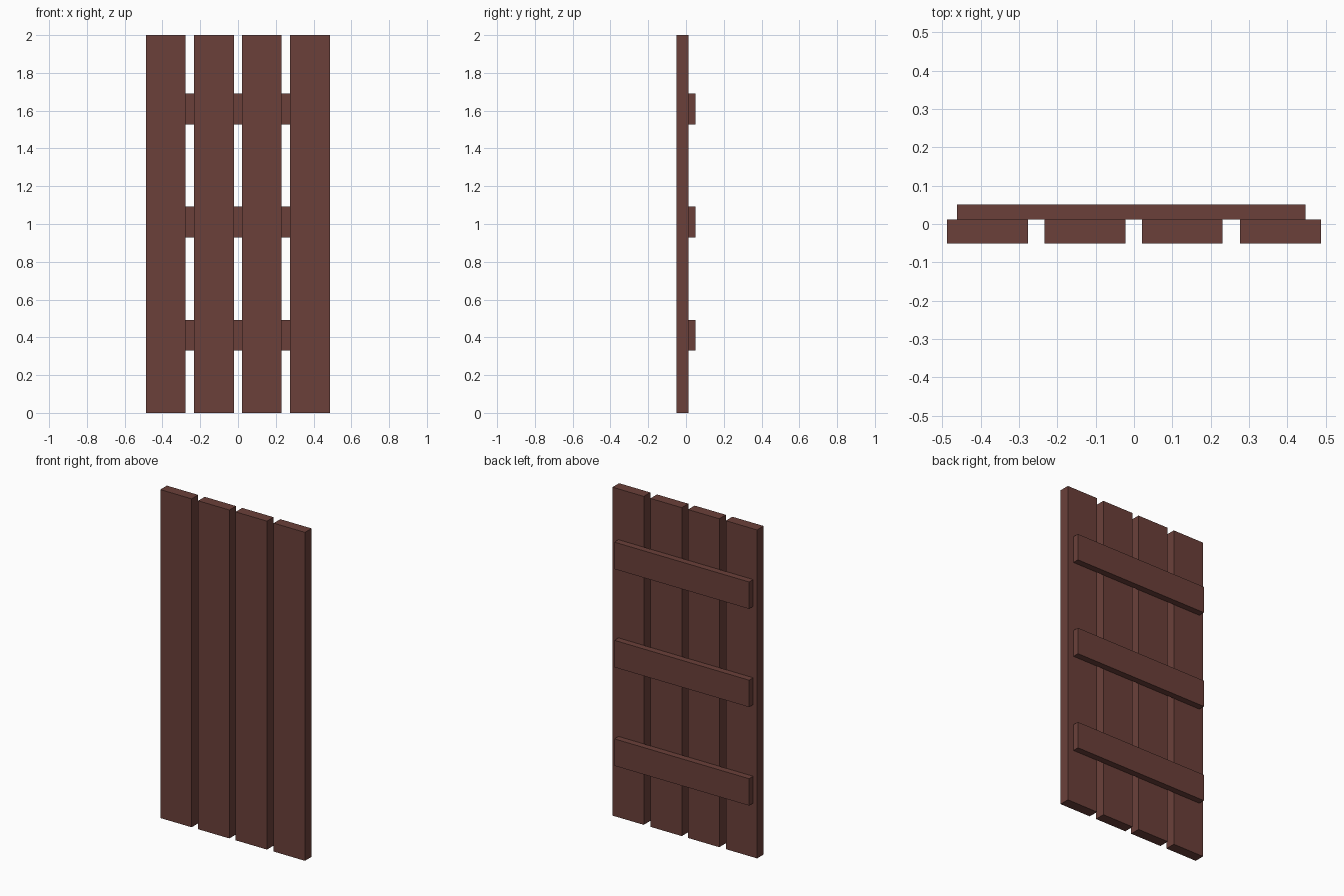
import bpy

if "Cube" in bpy.data.objects:
    bpy.data.objects.remove(bpy.data.objects["Cube"])

# One dark red-brown wood colour
wood = bpy.data.materials.new("dark_brown_wood")
wood.diffuse_color = (0.147, 0.051, 0.042, 1.0)
wood.use_nodes = True
wood.node_tree.nodes["Principled BSDF"].inputs["Base Color"].default_value = wood.diffuse_color


def board(name, lo, hi):
    """Box-shaped board between two opposite corners."""
    size = [b - a for a, b in zip(lo, hi)]
    centre = [(a + b) / 2 for a, b in zip(lo, hi)]
    bpy.ops.mesh.primitive_cube_add(size=1, location=centre)
    obj = bpy.context.object
    obj.name = name
    obj.scale = size
    bpy.ops.object.transform_apply(location=False, rotation=False, scale=True)
    obj.data.materials.append(wood)


FRONT, JOINT, BACK = -0.051, 0.012, 0.051

# Four upright planks with narrow gaps
for i, x in enumerate((-0.382, -0.1275, 0.1255, 0.3815)):
    board(f"plank_{i + 1}", (x - 0.1053, FRONT, 0), (x + 0.1053, JOINT, 2))

# Three cross battens on the back
for i, z in enumerate((0.411, 1.011, 1.609)):
    board(f"cross_batten_{i + 1}", (-0.461, JOINT, z - 0.082), (0.447, BACK, z + 0.082))
